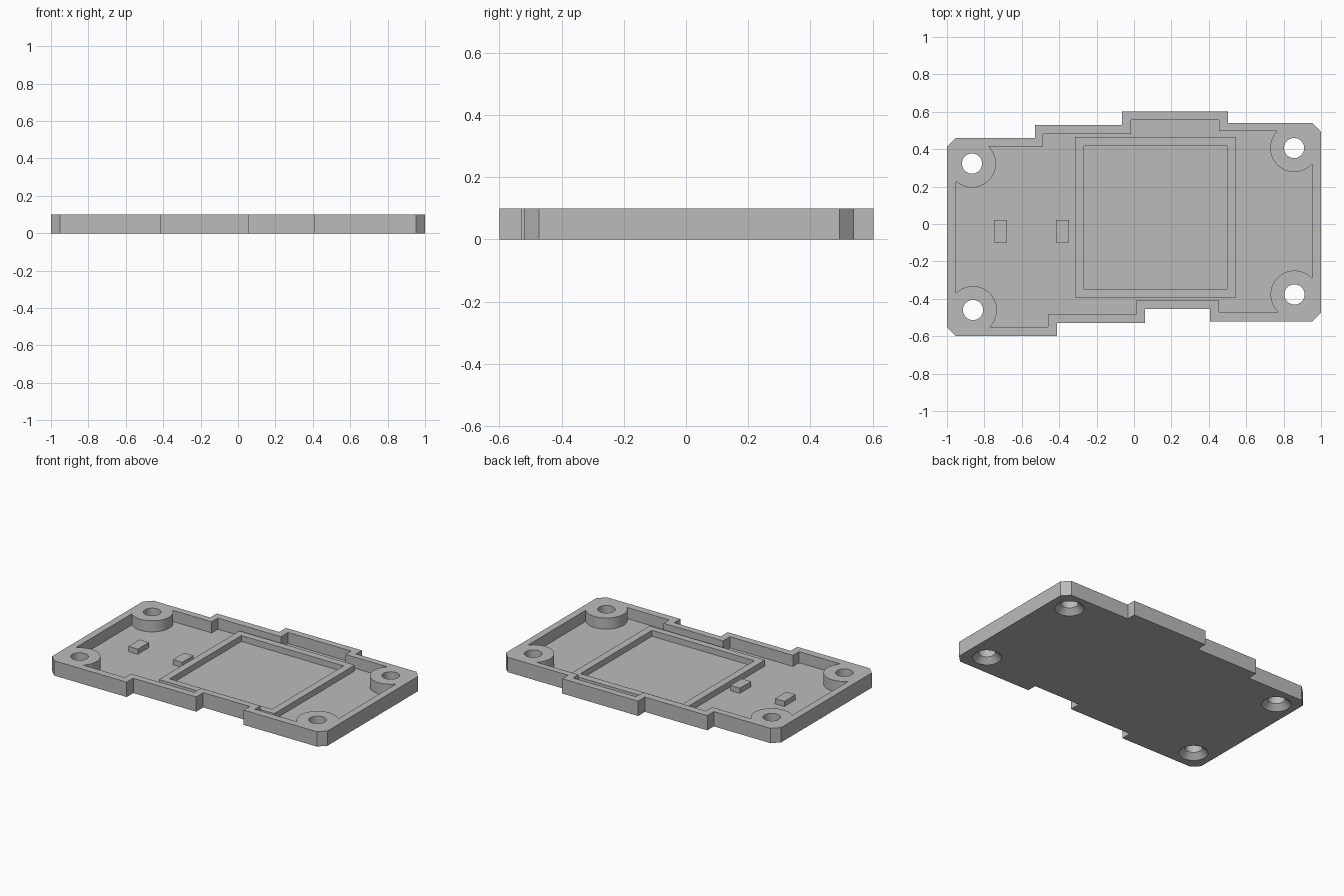
import bpy, bmesh, math

if "Cube" in bpy.data.objects:
    bpy.data.objects.remove(bpy.data.objects["Cube"])

HEIGHT, FLOOR, FRAME_TOP, CHIP_TOP = 0.10, 0.025, 0.065, 0.06
HOLE_R, SINK_R, BOSS_R = 0.054, 0.09, 0.128

grey = bpy.data.materials.new("light grey")
grey.diffuse_color = (0.5, 0.5, 0.5, 1)
grey.use_nodes = True
grey.node_tree.nodes["Principled BSDF"].inputs["Base Color"].default_value = grey.diffuse_color


def make_object(name, bm):
    bmesh.ops.recalc_face_normals(bm, faces=bm.faces[:])
    mesh = bpy.data.meshes.new(name)
    bm.to_mesh(mesh)
    bm.free()
    mesh.materials.append(grey)
    obj = bpy.data.objects.new(name, mesh)
    bpy.context.collection.objects.link(obj)
    return obj


def prism(name, outline, z0, z1):
    bm = bmesh.new()
    face = bm.faces.new([bm.verts.new((x, y, z0)) for x, y in outline])
    top = bmesh.ops.extrude_face_region(bm, geom=[face])["geom"]
    for v in top:
        if isinstance(v, bmesh.types.BMVert):
            v.co.z = z1
    return make_object(name, bm)


def rect(x0, x1, y0, y1):
    return [(x0, y0), (x1, y0), (x1, y1), (x0, y1)]


def lathe(name, centre, profile, n=40):
    """Closed solid of revolution from (radius, z) pairs."""
    bm = bmesh.new()
    rings = [[bm.verts.new((centre[0] + r * math.cos(2 * math.pi * i / n),
                            centre[1] + r * math.sin(2 * math.pi * i / n), z))
              for i in range(n)] for r, z in profile]
    bm.faces.new(rings[0])
    bm.faces.new(rings[-1])
    for a, b in zip(rings, rings[1:]):
        for i in range(n):
            j = (i + 1) % n
            bm.faces.new((a[i], a[j], b[j], b[i]))
    return make_object(name, bm)


def cut(obj, cutter):
    mod = obj.modifiers.new("cut", 'BOOLEAN')
    mod.operation, mod.solver, mod.object = 'DIFFERENCE', 'EXACT', cutter
    bpy.context.view_layer.objects.active = obj
    bpy.ops.object.modifier_apply(modifier=mod.name)
    bpy.data.objects.remove(cutter)


def boss_arc(centre, wall_x, wall_y, from_x_wall, n=24):
    """Arc bulging into the pocket around a screw boss, from wall to wall."""
    cx, cy = centre
    sx, sy = -math.copysign(1, cx), -math.copysign(1, cy)
    dx, dy = wall_x - cx, wall_y - cy
    mid = math.atan2(sy, sx)
    a = math.atan2(sy * math.sqrt(BOSS_R ** 2 - dx ** 2), dx)
    b = math.atan2(dy, sx * math.sqrt(BOSS_R ** 2 - dy ** 2))
    a, b = [(t - mid + math.pi) % (2 * math.pi) - math.pi + mid for t in (a, b)]
    if not from_x_wall:
        a, b = b, a
    return [(cx + BOSS_R * math.cos(a + (b - a) * i / n),
             cy + BOSS_R * math.sin(a + (b - a) * i / n)) for i in range(n + 1)]


# Stepped outer plate with chamfered corners
outer = [(-1, .414), (-.953, .46), (-.53, .46), (-.53, .53), (-.064, .53),
         (-.064, .602), (.503, .602), (.503, .54), (.953, .54), (1, .493),
         (1, -.473), (.953, -.52), (.407, -.52), (.407, -.455), (.059, -.455),
         (.059, -.53), (-.411, -.53), (-.411, -.6), (-.953, -.6), (-1, -.553)]
case = prism("case_shell", outer, 0, HEIGHT)

# Pocket that leaves the rim and four corner bosses standing
bosses = [(-.866, .323), (.856, .406), (.858, -.377), (-.861, -.46)]
pocket = (boss_arc(bosses[0], -.953, .414, True)
          + [(-.486, .414), (-.486, .48), (-.016, .48), (-.016, .556),
             (.455, .556), (.455, .497)]
          + boss_arc(bosses[1], .953, .497, False)
          + boss_arc(bosses[2], .953, -.47, True)
          + [(.455, -.47), (.455, -.41), (.01, -.41), (.01, -.484),
             (-.46, -.484), (-.46, -.55)]
          + boss_arc(bosses[3], -.953, -.55, False))
cut(case, prism("pocket_cutter", pocket, FLOOR, HEIGHT + 0.1))

# Countersunk screw holes, wide at the underside
for c in bosses:
    profile = [(SINK_R + 0.02, -0.02), (SINK_R, 0), (HOLE_R, SINK_R - HOLE_R),
               (HOLE_R, HEIGHT + 0.05)]
    cut(case, lathe("hole_cutter", c, profile))

# Raised square frame on the floor
frame = prism("display_frame", rect(-.315, .546, -.393, .465), FLOOR, FRAME_TOP)
cut(frame, prism("frame_cutter", rect(-.267, .497, -.348, .417), 0, 0.2))

# Two small support blocks
for i, x in enumerate((-.714, -.382)):
    prism(f"support_block_{i + 1}", rect(x - .035, x + .035, -.099, .021), FLOOR, CHIP_TOP)

# Smooth curved walls, sharp edges elsewhere
bpy.ops.object.select_all(action='DESELECT')
case.select_set(True)
bpy.context.view_layer.objects.active = case
bpy.ops.object.shade_smooth_by_angle(angle=math.radians(30))
